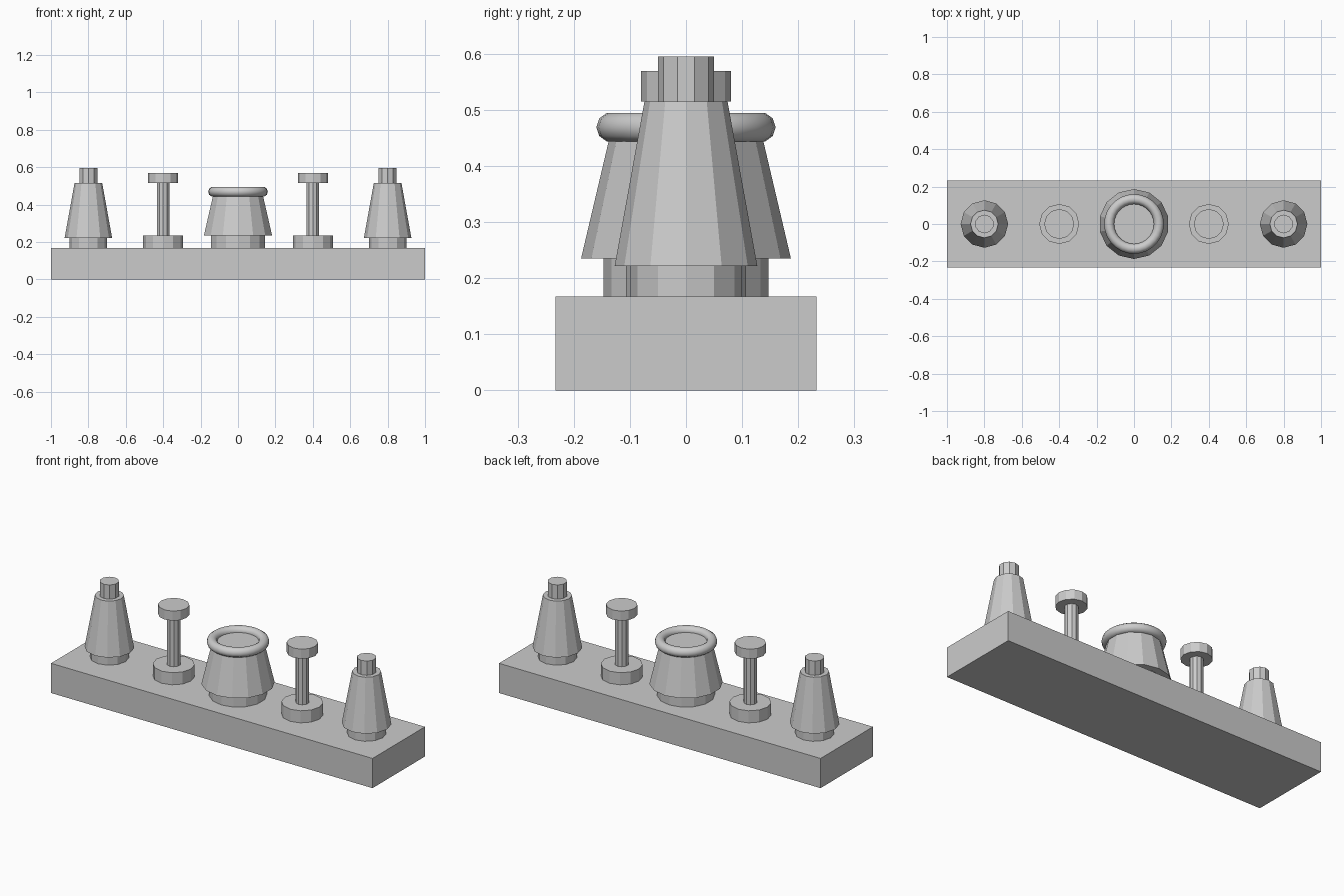
import bpy
from math import radians

if "Cube" in bpy.data.objects:
    bpy.data.objects.remove(bpy.data.objects["Cube"])

BASE_TOP = 0.167


def frustum(name, x, z0, z1, r0, r1=None, sides=12):
    """Flat-sided upright cylinder or cone between two heights."""
    bpy.ops.mesh.primitive_cone_add(
        vertices=sides, radius1=r0, radius2=r0 if r1 is None else r1,
        depth=z1 - z0, location=(x, 0, (z0 + z1) / 2))
    bpy.context.object.name = name


# Rectangular plinth
bpy.ops.mesh.primitive_cube_add(size=1, location=(0, 0, BASE_TOP / 2))
plinth = bpy.context.object
plinth.name = "plinth"
plinth.scale = (2, 0.466, BASE_TOP)

# Central pot: foot, tapered body and rolled rim
frustum("pot_foot", 0, BASE_TOP, 0.235, 0.147, sides=14)
frustum("pot_body", 0, 0.235, 0.469, 0.187, 0.132, sides=14)
bpy.ops.mesh.primitive_torus_add(
    major_radius=0.133, minor_radius=0.0267, major_segments=28,
    minor_segments=10, location=(0, 0, 0.469))
bpy.context.object.name = "pot_rim"
bpy.ops.object.shade_smooth_by_angle(angle=radians(40))

# Mirrored spindles and bottles
for side, label in ((-1, "left"), (1, "right")):
    x = 0.4 * side
    frustum(f"{label}_spindle_foot", x, BASE_TOP, 0.235, 0.107)
    frustum(f"{label}_spindle_stem", x, 0.235, 0.515, 0.035, sides=10)
    frustum(f"{label}_spindle_cap", x, 0.515, 0.569, 0.08)

    x = 0.8 * side
    frustum(f"{label}_bottle_foot", x, BASE_TOP, 0.222, 0.1)
    frustum(f"{label}_bottle_body", x, 0.222, 0.515, 0.127, 0.074)
    frustum(f"{label}_bottle_neck", x, 0.515, 0.595, 0.05, sides=10)
